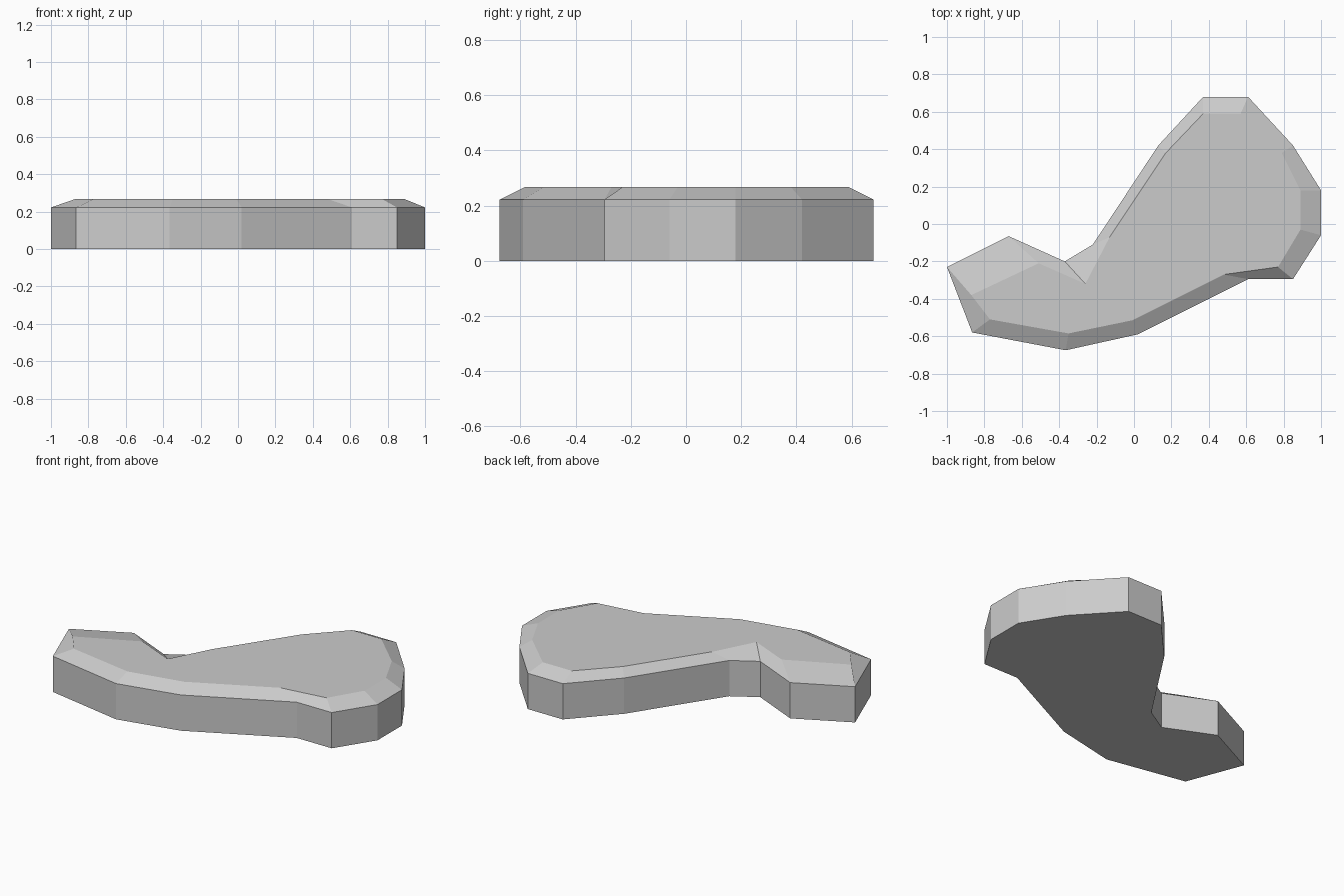
import bpy, bmesh

if "Cube" in bpy.data.objects:
    bpy.data.objects.remove(bpy.data.objects["Cube"])

# Outline of the slab, with the matching inset outline of its flat top
outline = [(-1, -.23), (-.865, -.58), (-.365, -.675), (.02, -.59), (.61, -.295),
           (.85, -.295), (1, -.06), (1, .18), (.85, .42), (.61, .68),
           (.37, .68), (.13, .42), (-.22, -.11), (-.37, -.20), (-.67, -.065)]
inset = [(-.87, -.38), (-.77, -.51), (-.35, -.585), (-.01, -.515), (.48, -.27),
         (.77, -.23), (.89, -.03), (.89, .18), (.79, .38), (.57, .59),
         (.37, .59), (.17, .38), (-.13, -.07), (-.26, -.32), (-.51, -.21)]

bm = bmesh.new()


def ring(points, z):
    return [bm.verts.new((x, y, z)) for x, y in points]


def bridge(a, b):
    n = len(a)
    for i in range(n):
        j = (i + 1) % n
        bm.faces.new((a[i], a[j], b[j], b[i]))


# Upright walls, sloping rim, flat top and underside
base, rim, top = ring(outline, 0), ring(outline, .222), ring(inset, .267)
bridge(base, rim)
bridge(rim, top)
bm.faces.new(top)
bm.faces.new(base[::-1])
bmesh.ops.recalc_face_normals(bm, faces=bm.faces)

mesh = bpy.data.meshes.new("stone_slab")
bm.to_mesh(mesh)
bm.free()
bpy.context.collection.objects.link(bpy.data.objects.new("stone_slab", mesh))
